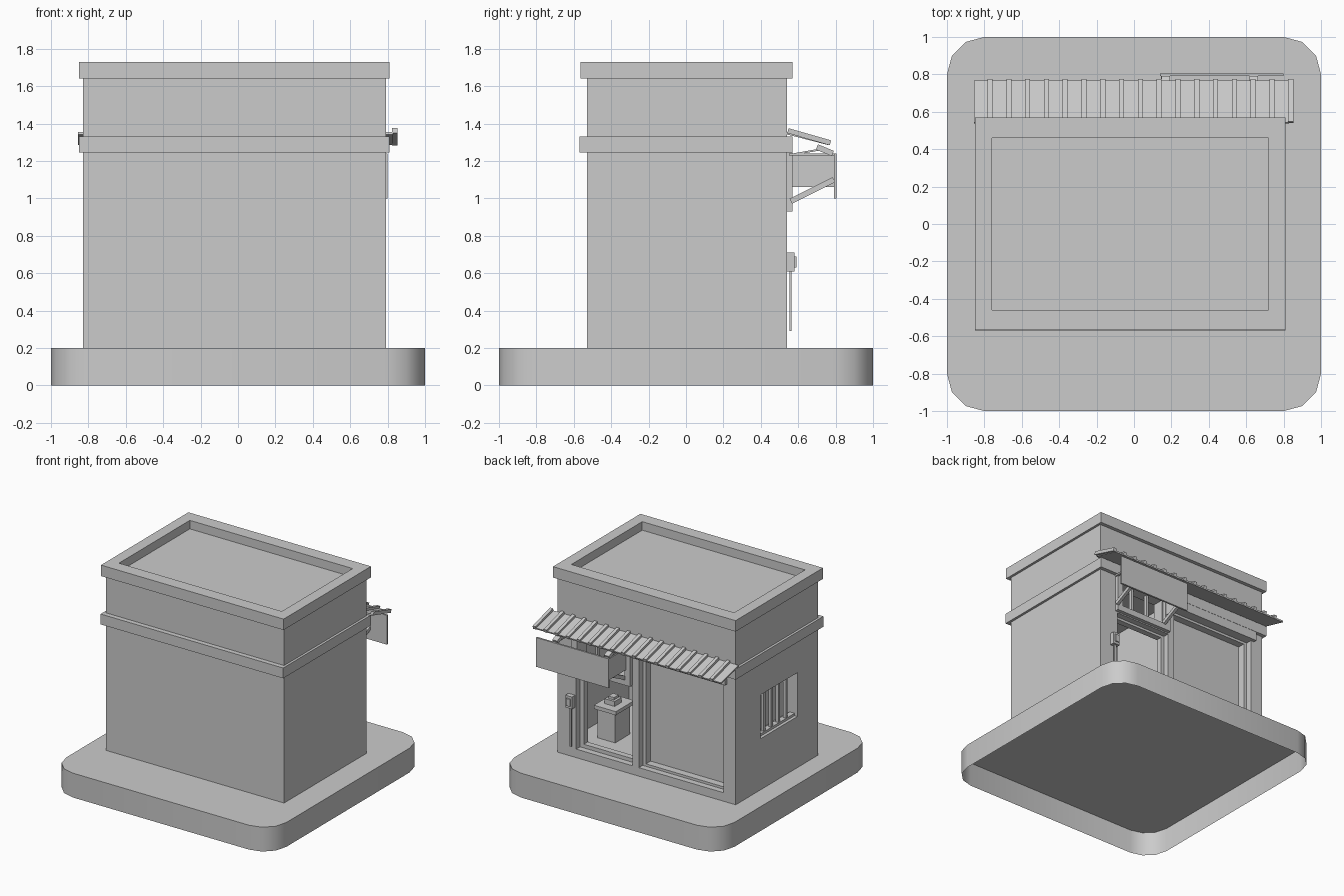
import bpy, bmesh
from math import sin, cos, pi, radians, atan2, hypot

if "Cube" in bpy.data.objects:
    bpy.data.objects.remove(bpy.data.objects["Cube"])

def mesh_object(name, bm):
    bmesh.ops.recalc_face_normals(bm, faces=bm.faces)
    me = bpy.data.meshes.new(name)
    bm.to_mesh(me)
    bm.free()
    ob = bpy.data.objects.new(name, me)
    bpy.context.collection.objects.link(ob)
    return ob

def box(name, x, y, z, tilt=0.0):
    """Box from (min, max) pairs, optionally tilted about x around its centre."""
    bm = bmesh.new()
    bmesh.ops.create_cube(bm, size=1)
    bmesh.ops.scale(bm, verts=bm.verts, vec=(x[1]-x[0], y[1]-y[0], z[1]-z[0]))
    ob = mesh_object(name, bm)
    ob.location = (sum(x)/2, sum(y)/2, sum(z)/2)
    ob.rotation_euler.x = tilt
    return ob

def beam(name, x, w, a, b, t):
    """Bar running between two (y, z) points."""
    L = hypot(b[0]-a[0], b[1]-a[1])
    cy, cz = (a[0]+b[0])/2, (a[1]+b[1])/2
    return box(name, (x-w/2, x+w/2), (cy-L/2, cy+L/2), (cz-t/2, cz+t/2),
               atan2(b[1]-a[1], b[0]-a[0]))

def cut(ob, *ranges):
    c = box("cutter", *ranges)
    c.hide_render = True
    m = ob.modifiers.new("cut", 'BOOLEAN')
    m.operation, m.solver, m.object = 'DIFFERENCE', 'EXACT', c
    bpy.context.view_layer.update()
    bpy.context.view_layer.objects.active = ob
    bpy.ops.object.modifier_apply(modifier=m.name)
    bpy.data.objects.remove(c)

# Rounded ground slab, open underneath
bm = bmesh.new()
pts = []
for k, (sx, sy) in enumerate([(1, 1), (-1, 1), (-1, -1), (1, -1)]):
    for i in range(4):
        a = k*pi/2 + i*pi/6
        pts.append((0.8*sx + 0.2*cos(a), 0.8*sy + 0.2*sin(a)))
top = [bm.verts.new((px, py, 0.2)) for px, py in pts]
low = [bm.verts.new((px, py, 0)) for px, py in pts]
bm.faces.new(top)
for i in range(len(pts)):
    j = (i+1) % len(pts)
    bm.faces.new((top[i], low[i], low[j], top[j]))
slab = mesh_object("ground_slab", bm)
bpy.context.view_layer.objects.active = slab
slab.select_set(True)
bpy.ops.object.shade_smooth_by_angle(angle=radians(40))

# Building walls with room, doorway, transom, shop window and side window
walls = box("walls", (-.83, .79), (-.53, .54), (.2, 1.65))
cut(walls, (.06, .73), (-.3, .44), (.29, 1.23))
cut(walls, (.11, .62), (.49, .6), (.27, .92))
cut(walls, (.14, .585), (.4, .6), (.3, .9))
cut(walls, (.17, .59), (.4, .6), (.98, 1.2))
cut(walls, (-.72, .05), (.49, .6), (.27, 1.17))
cut(walls, (-.69, .02), (.43, .6), (.29, 1.15))
cut(walls, (-.9, -.73), (-.26, .22), (.62, .98))

# Belt course and roof cornice
belt = box("belt_course", (-.85, .81), (-.57, .57), (1.245, 1.33))
cornice = box("roof_cornice", (-.85, .81), (-.565, .57), (1.64, 1.73))
cut(cornice, (-.76, .72), (-.46, .46), (1.66, 1.8))

# Side window bars and frame
for i in range(4):
    y = -.165 + i*.096
    box("window_bar", (-.80, -.775), (y-.012, y+.012), (.64, .96))
for z in (.62, .96):
    box("window_rail", (-.805, -.76), (-.26, .22), (z, z+.02))

# Shutter housing above the shop window
box("shutter_housing", (-.75, .06), (.53, .568), (1.17, 1.25))

# Transom frame and mullions
for x in (.11, .59):
    box("transom_jamb", (x, x+.05), (.535, .57), (.93, 1.25))
box("transom_sill", (.11, .64), (.535, .57), (.93, .98))
for x in (.3, .45):
    box("transom_mullion", (x-.01, x+.01), (.49, .52), (.97, 1.21))

# Hanging signboard with brackets and lamps
box("signboard", (.14, .80), (.79, .805), (1.0, 1.24))
box("sign_end_plate", (.145, .155), (.57, .79), (1.06, 1.235))
for x in (.17, .64):
    beam("sign_strut", x, .025, (.56, .985), (.79, 1.10), .03)
    beam("sign_arm", x, .02, (.55, 1.235), (.79, 1.235), .012)
    beam("lamp_arm", x, .015, (.57, 1.235), (.71, 1.26), .01)
    beam("lamp_head", x, .045, (.70, 1.275), (.785, 1.24), .03)

# Ribbed awning
beam("awning_sheet", -.0125, 1.685, (.54, 1.348), (.765, 1.29), .012)
for i in range(17):
    beam("awning_rib", -.77 + i*.1005, .027, (.545, 1.362), (.772, 1.297), .027)

# Wall post with small box beside the door
box("wall_post", (.65, .67), (.553, .563), (.29, .63))
box("wall_post_box", (.63, .69), (.54, .58), (.61, .71))
box("wall_post_box_face", (.642, .678), (.58, .59), (.63, .69))

# Counter inside the doorway
box("counter", (.42, .58), (.13, .32), (.29, .53))
box("counter_top", (.40, .60), (.10, .34), (.53, .56))
box("counter_device", (.46, .55), (.18, .27), (.56, .60))
box("counter_device_top", (.48, .53), (.19, .25), (.60, .62))
